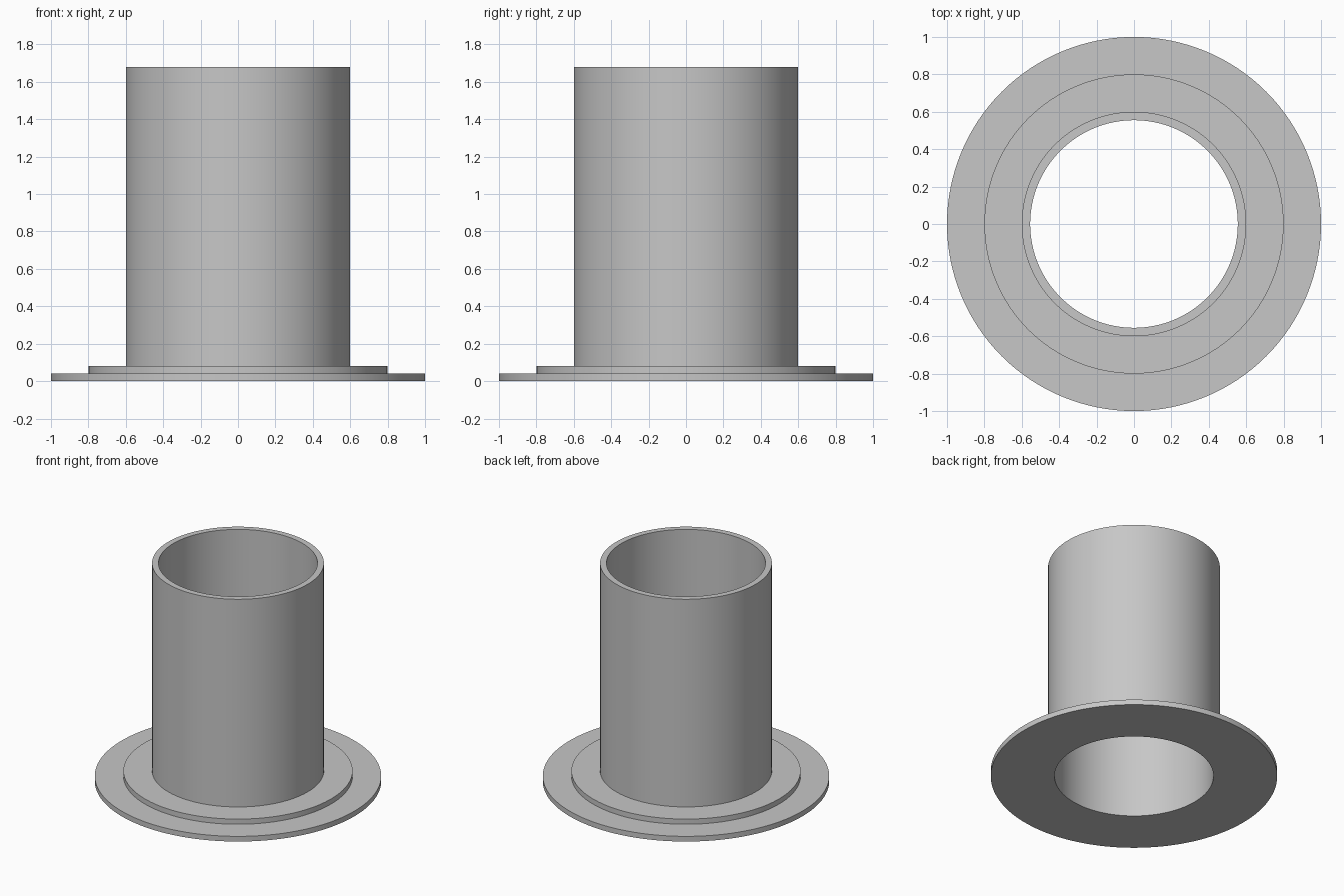
import bpy, bmesh, math

if "Cube" in bpy.data.objects:
    bpy.data.objects.remove(bpy.data.objects["Cube"], do_unlink=True)

SEGMENTS = 128
BORE = 0.555

grey = bpy.data.materials.new("plain_grey")
grey.use_nodes = True
colour = (0.57, 0.57, 0.57, 1)
grey.diffuse_color = colour
grey.node_tree.nodes["Principled BSDF"].inputs["Base Color"].default_value = colour


def lathe(name, profile):
    """Revolve a closed (radius, height) profile around the z axis."""
    bm = bmesh.new()
    rings = []
    for i in range(SEGMENTS):
        a = 2 * math.pi * i / SEGMENTS
        rings.append([bm.verts.new((r * math.cos(a), r * math.sin(a), z)) for r, z in profile])
    n = len(profile)
    for i in range(SEGMENTS):
        here, after = rings[i], rings[(i + 1) % SEGMENTS]
        for j in range(n):
            k = (j + 1) % n
            bm.faces.new((here[j], after[j], after[k], here[k]))
    bmesh.ops.recalc_face_normals(bm, faces=bm.faces)
    mesh = bpy.data.meshes.new(name)
    bm.to_mesh(mesh)
    bm.free()
    mesh.materials.append(grey)
    obj = bpy.data.objects.new(name, mesh)
    bpy.context.collection.objects.link(obj)
    bpy.ops.object.select_all(action="DESELECT")
    obj.select_set(True)
    bpy.context.view_layer.objects.active = obj
    bpy.ops.object.shade_smooth_by_angle(angle=math.radians(30))
    return obj


# Open tube with a two-step flange, as one continuous solid
lathe("flanged_tube", [
    (BORE, 0), (1, 0), (1, 0.04),        # wide base flange
    (0.8, 0.04), (0.8, 0.08),            # raised step
    (0.6, 0.08), (0.6, 1.68),            # tube wall
    (BORE, 1.68),                        # rim back to the bore
])
